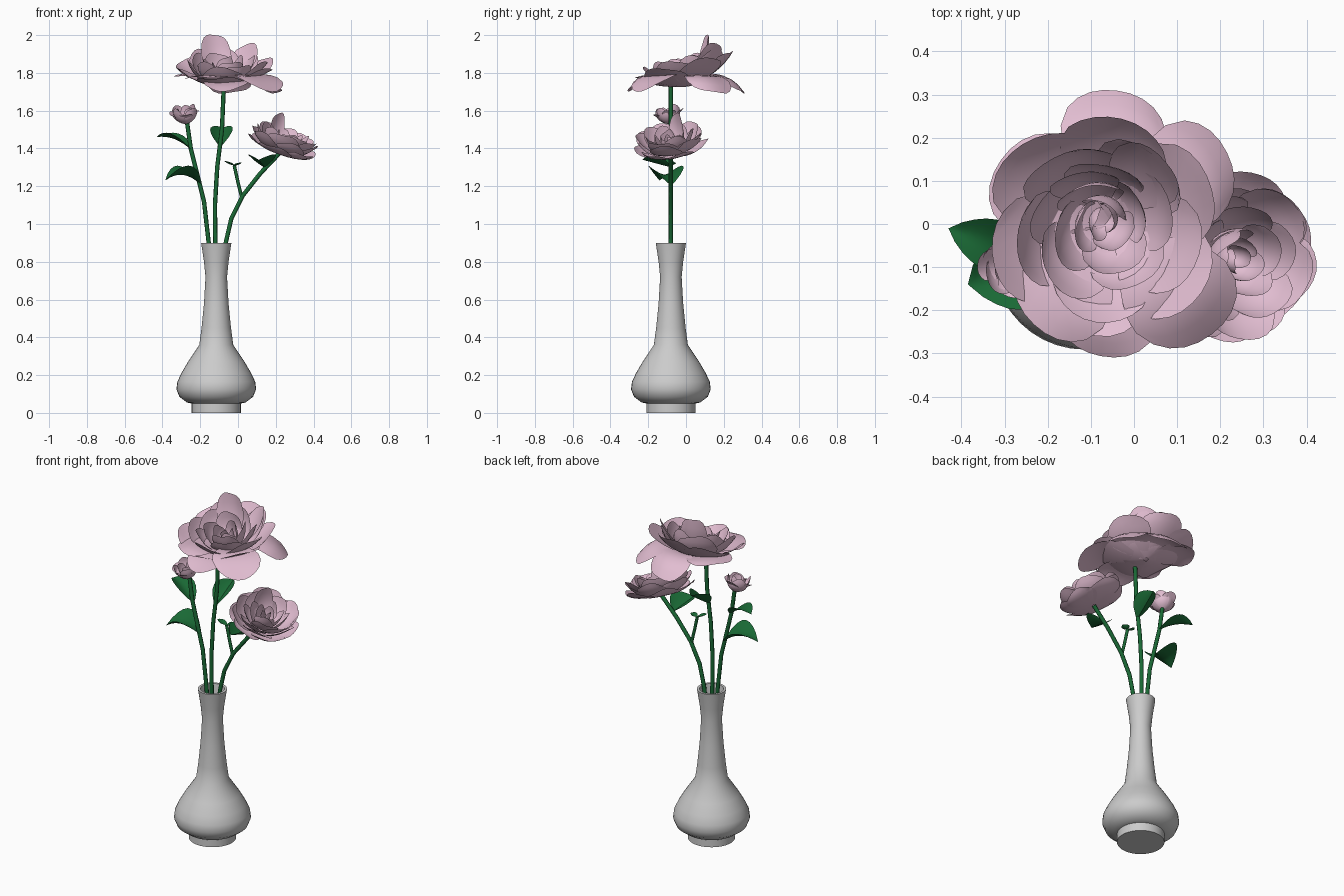
import bpy, bmesh, random
from math import sin, cos, pi, radians
from mathutils import Vector

if "Cube" in bpy.data.objects:
    bpy.data.objects.remove(bpy.data.objects["Cube"])

random.seed(4)

def material(name, rgb):
    m = bpy.data.materials.new(name)
    m.diffuse_color = (*rgb, 1)
    m.use_nodes = True
    m.node_tree.nodes["Principled BSDF"].inputs["Base Color"].default_value = m.diffuse_color
    return m

PINK = material("petal_pink", (0.76, 0.51, 0.64))
GREEN = material("leaf_green", (0.01, 0.14, 0.035))

def finish(name, bm, mat=None, angle=40):
    me = bpy.data.meshes.new(name)
    bm.to_mesh(me)
    bm.free()
    ob = bpy.data.objects.new(name, me)
    bpy.context.collection.objects.link(ob)
    if mat:
        me.materials.append(mat)
    bpy.ops.object.select_all(action='DESELECT')
    ob.select_set(True)
    bpy.context.view_layer.objects.active = ob
    bpy.ops.object.shade_smooth_by_angle(angle=radians(angle))
    return ob

def sheet(bm, fn, nu, nv):
    """Grid surface from fn(t in 0..1, v in -1..1)."""
    g = [[bm.verts.new(fn(i / nu, 2 * j / nv - 1)) for j in range(nv + 1)] for i in range(nu + 1)]
    for i in range(nu):
        for j in range(nv):
            bm.faces.new((g[i][j], g[i][j + 1], g[i + 1][j + 1], g[i + 1][j]))

# Vase: lathed outer and inner profile
VX, VY = -0.115, -0.08
profile = [(0, 0), (.13, 0), (.13, .05), (.155, .055), (.195, .085), (.211, .125), (.206, .165), (.185, .21),
           (.15, .27), (.09, .36), (.078, .45), (.065, .58), (.057, .72), (.065, .8), (.08, .9),
           (.066, .9), (.052, .8), (.045, .7), (.055, .55), (.065, .4), (0, .36)]
bm = bmesh.new()
vs = [bm.verts.new((VX + r, VY, z)) for r, z in profile]
edges = [bm.edges.new(p) for p in zip(vs, vs[1:])]
bmesh.ops.spin(bm, geom=vs + edges, cent=(VX, VY, 0), axis=(0, 0, 1), angle=2 * pi, steps=40)
bmesh.ops.remove_doubles(bm, verts=bm.verts, dist=1e-4)
bmesh.ops.recalc_face_normals(bm, faces=bm.faces)
finish("vase", bm)

# Stems: round curves, points given as (x, z)
def stem(name, pts, radius=0.0115):
    cu = bpy.data.curves.new(name, 'CURVE')
    cu.dimensions = '3D'
    cu.bevel_depth = radius
    cu.bevel_resolution = 2
    cu.use_fill_caps = True
    sp = cu.splines.new('POLY')
    sp.points.add(len(pts) - 1)
    for p, (x, z) in zip(sp.points, pts):
        p.co = (x, VY, z, 1)
    cu.materials.append(GREEN)
    bpy.context.collection.objects.link(bpy.data.objects.new(name, cu))

stem("middle_stem", [(-.115, .6), (-.12, .9), (-.122, 1.1), (-.11, 1.3), (-.085, 1.5), (-.075, 1.73)])
stem("left_stem", [(-.135, .65), (-.155, .9), (-.18, 1.12), (-.22, 1.28), (-.25, 1.4), (-.27, 1.54)])
stem("right_stem", [(-.095, .65), (-.065, .9), (-.035, 1.03), (.025, 1.15), (.12, 1.27), (.22, 1.375)])
stem("side_twig", [(.02, 1.14), (.0, 1.22), (-.02, 1.31)], 0.009)

# Leaves: arched, folded sheets
def leaf(name, base, tip, width, arch=0.04, fold=0.04):
    base, tip = Vector(base), Vector(tip)
    side = (tip - base).cross(Vector((0, 0, 1))).normalized()

    def fn(t, v):
        w = sin(pi * (0.03 + 0.97 * t) ** 0.85) ** .8 if t < 1 else 0
        lift = arch * 4 * t * (1 - t) + fold * abs(v) ** 1.5 * w
        return base.lerp(tip, t) + side * w * v * width / 2 + Vector((0, 0, lift))
    bm = bmesh.new()
    sheet(bm, fn, 8, 6)
    bmesh.ops.remove_doubles(bm, verts=bm.verts, dist=1e-4)
    finish(name, bm, GREEN)

leaf("upper_left_leaf", (-.245, -.08, 1.39), (-.43, -.01, 1.46), .12, .025, .03)
leaf("lower_left_leaf", (-.2, -.08, 1.21), (-.385, -.14, 1.23), .19, .04, .05)
leaf("middle_leaf", (-.093, -.08, 1.41), (-.08, .07, 1.51), .12, .0, .05)
leaf("right_leaf", (.14, -.08, 1.3), (.11, -.23, 1.34), .15, .0, .05)
leaf("twig_leaf_left", (-.02, -.08, 1.31), (-.075, -.09, 1.335), .05, -.005, .01)
leaf("twig_leaf_right", (-.02, -.08, 1.31), (.02, -.07, 1.325), .05, -.005, .01)

# Flowers: rings of broad petals swept about a tilted axis
def flower(name, base, axis, scale, rings):
    base = Vector(base)
    rot = Vector((0, 0, 1)).rotation_difference(Vector(axis).normalized())
    bm = bmesh.new()
    for angles, half, (r1, h1), (r2, h2) in rings:
        for a in angles:
            k = random.uniform(.93, 1.07)
            dh = random.uniform(-.012, .015)
            ph = random.uniform(0, 6)

            def fn(t, v):
                s = t * (1 - .13 * abs(v) ** 2.5)
                r = .012 * (1 - s) ** 2 + 2 * s * (1 - s) * r1 + s * s * r2 * k
                h = 2 * s * (1 - s) * h1 + s * s * (h2 + dh)
                r += .012 * v * s
                h += .01 * s * s * sin(3 * v + ph)
                th = radians(a) + v * half * (1 - .35 * t ** 5)
                return base + rot @ Vector((r * cos(th), r * sin(th), h)) * scale
            sheet(bm, fn, 7, 8)
    finish(name, bm, PINK, 60)

def ring(n, phase):
    return [phase + 360 * i / n for i in range(n)]

core = [(ring(5, 50), .8, (.17, .02), (.215, .15)),
        (ring(5, 85), .85, (.14, .02), (.165, .15)),
        (ring(4, 20), 1.0, (.11, .02), (.11, .145)),
        (ring(3, 70), 1.2, (.08, .02), (.06, .135)),
        (ring(2, 10), 1.6, (.05, .02), (.025, .12))]

flower("large_bloom_outer_petals", (-.05, 0, 1.73), (0, 0, 1), 1,
       [([32, 88, 312], .62, (.2, .13), (.325, -.03)),
        ([150, 232], .68, (.18, .08), (.31, .05)),
        ([265], .6, (.2, .06), (.29, -.03))])
flower("large_bloom", (-.07, .02, 1.73), (-.03, -.25, 1), 1,
       [(ring(6, 20), .75, (.18, .03), (.26, .12)),
        ([108], .7, (.13, .05), (.16, .245)), ([50], .6, (.16, .05), (.22, .18))] + core)
flower("right_bloom", (.22, -.075, 1.375), (.36, -.15, 1), .78,
       [(ring(6, 15), .75, (.2, .0), (.245, .07)),
        (ring(6, 45), .75, (.18, .01), (.235, .12)),
        ([140], .75, (.13, .05), (.12, .24))] + core)
flower("small_bud", (-.275, -.08, 1.53), (-.1, -.25, 1), .38,
       [(ring(4, 0), .8, (.12, .1), (.22, .17)),
        (ring(4, 40), .9, (.19, .05), (.17, .24)),
        (ring(3, 70), 1.1, (.12, .05), (.1, .25))])
